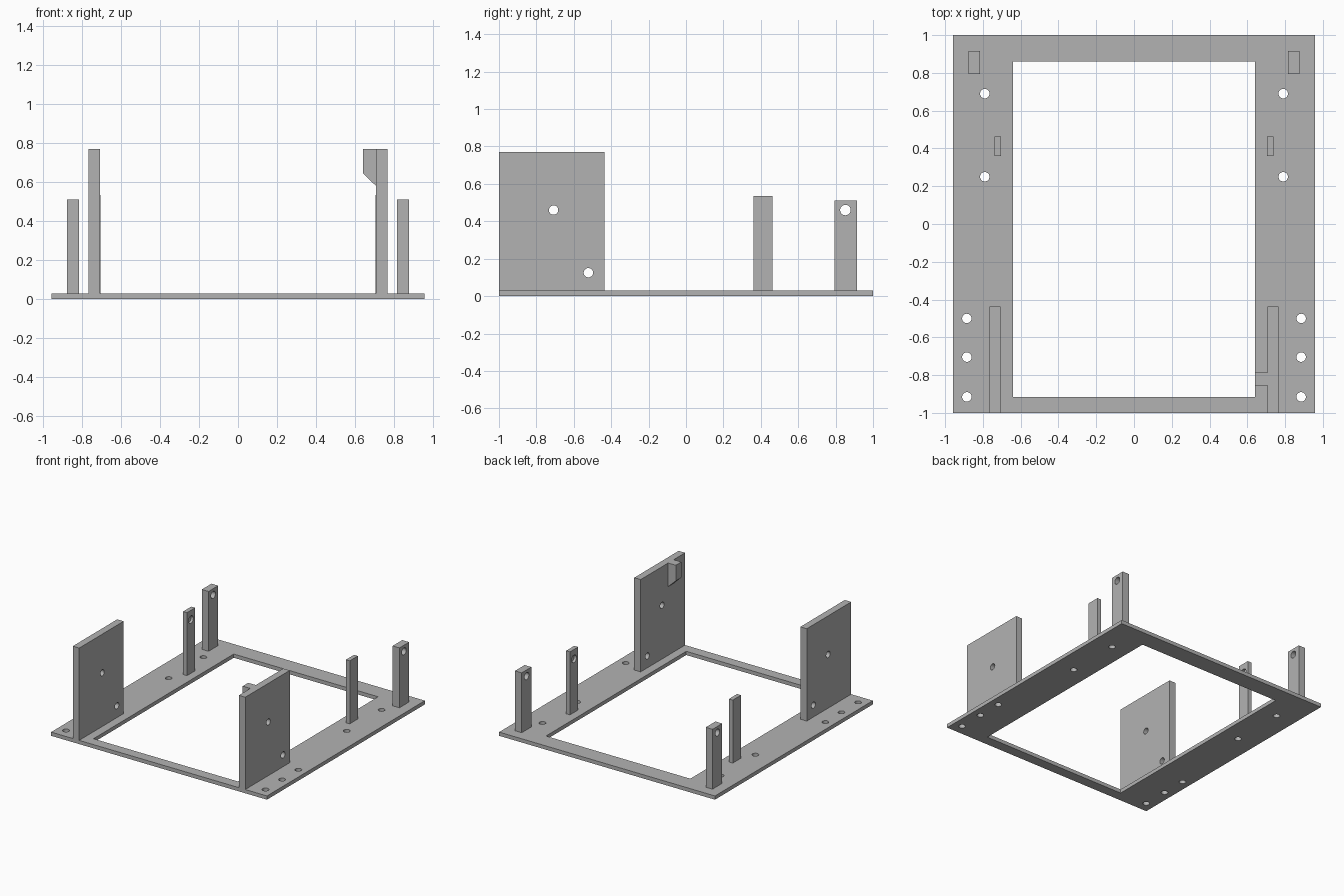
import bpy, bmesh, math
from mathutils import Matrix, Vector

if "Cube" in bpy.data.objects:
    bpy.data.objects.remove(bpy.data.objects["Cube"])

grey = bpy.data.materials.new("plain_grey")
grey.use_nodes = True
GREY = (0.45, 0.45, 0.45, 1)
grey.diffuse_color = GREY
grey.node_tree.nodes["Principled BSDF"].inputs["Base Color"].default_value = GREY

BASE = 0.03


def add_object(name, bm):
    bmesh.ops.recalc_face_normals(bm, faces=bm.faces)
    mesh = bpy.data.meshes.new(name)
    bm.to_mesh(mesh)
    bm.free()
    mesh.materials.append(grey)
    obj = bpy.data.objects.new(name, mesh)
    bpy.context.collection.objects.link(obj)
    return obj


def add_box(bm, x, y, z):
    spans = (x, y, z)
    centre = Vector([sum(s) / 2 for s in spans])
    size = [abs(s[1] - s[0]) for s in spans]
    bmesh.ops.create_cube(bm, size=1, matrix=Matrix.Translation(centre) @ Matrix.Diagonal((*size, 1)))


def box(name, x, y, z):
    bm = bmesh.new()
    add_box(bm, x, y, z)
    return add_object(name, bm)


def drill(obj, points, axis, radius, depth, opening=None):
    """Cut round holes centred on the points, and an optional box opening."""
    bm = bmesh.new()
    turn = Matrix.Rotation(math.pi / 2, 4, 'Y') if axis == 'X' else Matrix()
    for p in points:
        bmesh.ops.create_cone(bm, cap_ends=True, segments=32, radius1=radius, radius2=radius,
                              depth=depth, matrix=Matrix.Translation(p) @ turn)
    if opening:
        add_box(bm, *opening)
    cutter = add_object("hole_cutter", bm)
    cutter.hide_render = True
    mod = obj.modifiers.new("holes", 'BOOLEAN')
    mod.object, mod.operation, mod.solver = cutter, 'DIFFERENCE', 'EXACT'
    bpy.ops.object.select_all(action='DESELECT')
    bpy.context.view_layer.objects.active = obj
    obj.select_set(True)
    bpy.ops.object.modifier_apply(modifier=mod.name)
    bpy.data.objects.remove(cutter)
    bpy.ops.object.shade_smooth_by_angle(angle=math.radians(30))


# Base frame with its opening and screw holes
frame = box("base_frame", (-0.957, 0.957), (-1, 1), (0, BASE))
screws = [(s * x, y, 0) for s in (-1, 1)
          for x, y in ((0.79, 0.69), (0.79, 0.25), (0.885, -0.5), (0.885, -0.705), (0.885, -0.915))]
drill(frame, screws, 'Z', 0.025, 0.2, ((-0.64, 0.64), (-0.917, 0.86), (-0.1, 0.1)))

for side, s in (("left", 1), ("right", -1)):
    # Tall front panel with two through holes
    panel = box(side + "_panel", (s * 0.708, s * 0.765), (-1, -0.437), (BASE, 0.77))
    drill(panel, [(s * 0.735, -0.708, 0.46), (s * 0.735, -0.522, 0.125)], 'X', 0.025, 0.2)
    # Thin middle post with a blind hole on its inner face
    post = box(side + "_middle_post", (s * 0.705, s * 0.739), (0.36, 0.463), (BASE, 0.535))
    drill(post, [(s * 0.705, 0.411, 0.46)], 'X', 0.03, 0.04)
    # Rear post with a through hole
    post = box(side + "_rear_post", (s * 0.816, s * 0.876), (0.793, 0.915), (BASE, 0.51))
    drill(post, [(s * 0.846, 0.852, 0.46)], 'X', 0.028, 0.2)

# Bracket tab with a sloped underside, on the inside of the left panel
bm = bmesh.new()
outline = [(0.708, 0.77), (0.64, 0.77), (0.64, 0.645), (0.708, 0.58)]
face = bm.faces.new([bm.verts.new((x, -0.855, z)) for x, z in outline])
ext = bmesh.ops.extrude_face_region(bm, geom=[face])
bmesh.ops.translate(bm, vec=(0, 0.07, 0), verts=[v for v in ext["geom"] if isinstance(v, bmesh.types.BMVert)])
add_object("bracket_tab", bm)
